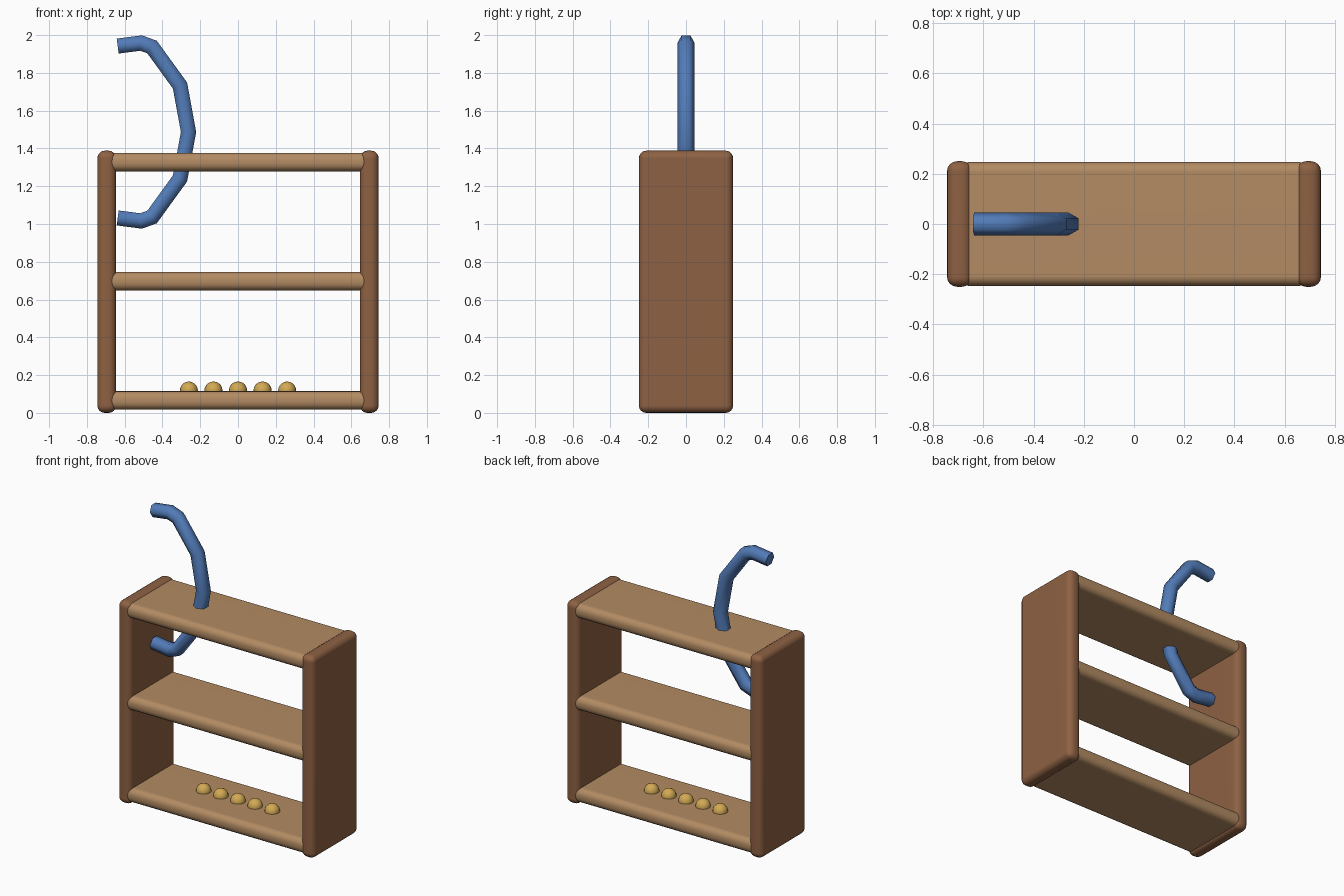
import bpy, bmesh, math
from mathutils import Vector

cube = bpy.data.objects.get("Cube")
if cube:
    bpy.data.objects.remove(cube, do_unlink=True)


def material(name, rgb):
    mat = bpy.data.materials.new(name)
    mat.use_nodes = True
    mat.diffuse_color = (*rgb, 1)
    mat.node_tree.nodes["Principled BSDF"].inputs["Base Color"].default_value = (*rgb, 1)
    return mat


dark_wood = material("dark wood", (0.27, 0.12, 0.056))
light_wood = material("light wood", (0.45, 0.26, 0.125))
blue = material("blue", (0.085, 0.2, 0.48))
gold = material("gold", (0.65, 0.4, 0.09))


def finish(name, bm, mat):
    bmesh.ops.recalc_face_normals(bm, faces=bm.faces)
    mesh = bpy.data.meshes.new(name)
    bm.to_mesh(mesh)
    bm.free()
    mesh.materials.append(mat)
    obj = bpy.data.objects.new(name, mesh)
    bpy.context.collection.objects.link(obj)
    return obj


def rounded_board(name, centre, size, radius, mat):
    bm = bmesh.new()
    bmesh.ops.create_cube(bm, size=1)
    bmesh.ops.scale(bm, vec=size, verts=bm.verts)
    bmesh.ops.bevel(bm, geom=bm.edges[:], offset=radius, segments=4,
                    profile=0.5, affect='EDGES')
    for face in bm.faces:
        face.smooth = True
    obj = finish(name, bm, mat)
    obj.location = centre
    # keep the broad faces flat in shading
    mod = obj.modifiers.new("flat faces", 'WEIGHTED_NORMAL')
    mod.keep_sharp = True
    return obj


def tube(name, path, radius, sides, mat):
    """Mitred tube along a path lying in the XZ plane, with flat end caps."""
    bm = bmesh.new()
    pts = [Vector((x, 0, z)) for x, z in path]
    rings = []
    for i, p in enumerate(pts):
        before = (p - pts[i - 1]).normalized() if i else None
        after = (pts[i + 1] - p).normalized() if i < len(pts) - 1 else None
        before, after = before or after, after or before
        along = (before + after).normalized()
        across = Vector((-along.z, 0, along.x)) / along.dot(after)
        rings.append([])
        for k in range(sides):
            a = math.tau * k / sides
            offset = Vector((0, math.cos(a), 0)) + across * math.sin(a)
            rings[-1].append(bm.verts.new(p + offset * radius))
    for r0, r1 in zip(rings, rings[1:]):
        for k in range(sides):
            n = (k + 1) % sides
            bm.faces.new((r0[k], r0[n], r1[n], r1[k])).smooth = True
    for ring in (rings[0], rings[-1]):
        cap = bm.faces.new(ring)
        for edge in cap.edges:
            edge.smooth = False
    return finish(name, bm, mat)


# Upright side panels
for side, sign in (("left", 1), ("right", -1)):
    rounded_board(side + "_panel", (sign * 0.695, 0, 0.694),
                  (0.1, 0.5, 1.388), 0.04, dark_wood)

# Three shelves with rounded edges
for name, z in (("bottom", 0.066), ("middle", 0.697), ("top", 1.328)):
    rounded_board(name + "_shelf", (0, 0, z), (1.39, 0.494, 0.098), 0.04, light_wood)

# Bent hook passing through the top shelf, mirrored about its middle
mid = 1.487
half = [(-0.637, 1.942), (-0.513, 1.958), (-0.455, 1.937), (-0.307, 1.733)]
path = half + [(-0.262, mid)] + [(x, 2 * mid - z) for x, z in reversed(half)]
tube("hook", path, 0.046, 6, blue)

# Row of beads half sunk in the bottom shelf
for i in range(5):
    bm = bmesh.new()
    bmesh.ops.create_uvsphere(bm, u_segments=16, v_segments=10, radius=0.048)
    for face in bm.faces:
        face.smooth = True
    bead = finish(f"bead_{i + 1}", bm, gold)
    bead.location = ((i - 2) * 0.13, 0, 0.118)
